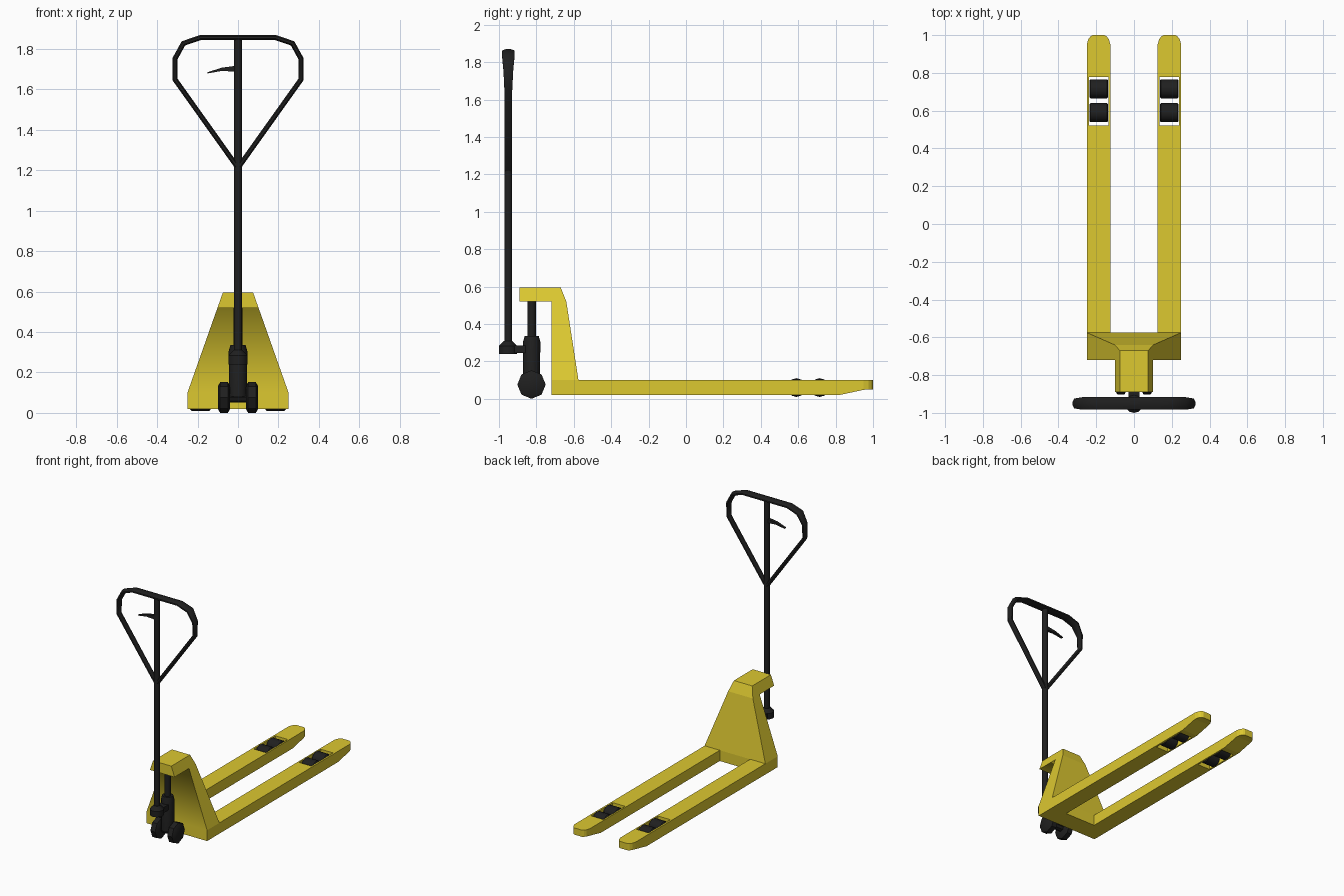
import bpy, bmesh, math
from mathutils import Vector

if "Cube" in bpy.data.objects:
    bpy.data.objects.remove(bpy.data.objects["Cube"])


def material(name, rgb):
    m = bpy.data.materials.new(name)
    m.diffuse_color = (*rgb, 1)
    m.use_nodes = True
    m.node_tree.nodes["Principled BSDF"].inputs["Base Color"].default_value = m.diffuse_color
    return m


YELLOW = material("yellow_paint", (0.72, 0.58, 0.03))
BLACK = material("black_rubber", (0.014, 0.014, 0.014))


def finish(name, bm, mat, smooth=None, mirror=False):
    bmesh.ops.recalc_face_normals(bm, faces=bm.faces)
    me = bpy.data.meshes.new(name)
    bm.to_mesh(me)
    bm.free()
    me.materials.append(mat)
    ob = bpy.data.objects.new(name, me)
    bpy.context.collection.objects.link(ob)
    bpy.ops.object.select_all(action='DESELECT')
    ob.select_set(True)
    bpy.context.view_layer.objects.active = ob
    if smooth:
        bpy.ops.object.shade_smooth_by_angle(angle=math.radians(smooth))
    if mirror:
        ob.modifiers.new("mirror", 'MIRROR').use_axis[0] = True
    return ob


def loft(rings, closed=False):
    """Skin a list of equal point rings."""
    bm = bmesh.new()
    vs = [[bm.verts.new(p) for p in r] for r in rings]
    n = len(rings[0])
    for i in range(len(vs) if closed else len(vs) - 1):
        a, b = vs[i], vs[(i + 1) % len(vs)]
        for k in range(n):
            bm.faces.new((a[k], a[(k + 1) % n], b[(k + 1) % n], b[k]))
    if not closed:
        bm.faces.new(vs[0])
        bm.faces.new(vs[-1])
    return bm


def lathe(name, axis, center, profile, sides, mat=BLACK, mirror=False, smooth=40):
    """Turn (position along axis, radius) pairs about the x or z axis."""
    c, rings = Vector(center), []
    for t, r in profile:
        ring = []
        for k in range(sides):
            a = 2 * math.pi * k / sides
            u, v = r * math.cos(a), r * math.sin(a)
            ring.append(c + Vector((t, u, v) if axis == 'x' else (u, v, t)))
        rings.append(ring)
    return finish(name, loft(rings), mat, smooth, mirror)


def box(name, x0, x1, y0, y1, z0, z1, mat):
    rings = [[(x0, y, z0), (x1, y, z0), (x1, y, z1), (x0, y, z1)] for y in (y0, y1)]
    return finish(name, loft(rings), mat)


# Frame: side profile whose half width narrows with height
profile = [(-.575, .02), (-.575, .10), (-.64, .52), (-.67, .595), (-.89, .595),
           (-.89, .52), (-.72, .52), (-.72, .10), (-.72, .02)]
bm = bmesh.new()
sides = []
for s in (-1, 1):
    sides.append([bm.verts.new((s * (.25 - .175 * max(0, z - .1) / .495), y, z))
                  for y, z in profile])
for vs in sides:
    for idx in ((0, 1, 7, 8), (1, 2, 6, 7), (2, 3, 4, 5, 6)):
        bm.faces.new([vs[i] for i in idx])
L, R = sides
for i in range(9):
    j = (i + 1) % 9
    f = bm.faces.new((L[i], L[j], R[j], R[i]))
    f.smooth = i in (5, 6, 7)      # soft inner corner under the overhang
finish("frame", bm, YELLOW)

# Forks: rectangular stations with a rounded, tapered tip and a roller slot
stations = [(-.575, .0625, .02), (.82, .0625, .02), (.95, .0625, .048),
            (.977, .055, .05), (.993, .043, .05), (1.0, .03, .05)]
rings = [[(.1875 - w, y, z), (.1875 + w, y, z), (.1875 + w, y, .10), (.1875 - w, y, .10)]
         for y, w, z in stations]
fork = finish("forks", loft(rings), YELLOW)
cutter = box("slot_cutter", .136, .237, .522, .778, -.1, .3, YELLOW)
cutter.hide_render = True
cut = fork.modifiers.new("slot", 'BOOLEAN')
cut.operation, cut.solver, cut.object = 'DIFFERENCE', 'EXACT', cutter
bpy.context.view_layer.objects.active = fork
bpy.ops.object.modifier_apply(modifier="slot")
bpy.data.objects.remove(cutter)
fork.modifiers.new("mirror", 'MIRROR')

# Load rollers in the fork slots
for i, y in enumerate((.59, .715)):
    lathe(f"load_rollers_{i + 1}", 'x', (.1865, y, .06),
          [(-.05, .044), (-.044, .05), (.044, .05), (.05, .044)], 12, mirror=True)

# Steering wheels and axle
lathe("steering_wheels", 'x', (.07, -.826, .076),
      [(-.03, .058), (-.02, .076), (.018, .076), (.03, .056)], 8, mirror=True)
lathe("steering_axle", 'x', (0, -.826, .076), [(-.06, .025), (.06, .025)], 8)

# Hydraulic pump and piston rod
lathe("pump_body", 'z', (0, -.825, 0),
      [(.08, .045), (.305, .046), (.335, .038)], 12)
lathe("piston_rod", 'z', (0, -.825, 0), [(.32, .022), (.53, .022)], 12)

# Handle pivot and the arm joining it to the pump
lathe("handle_pivot", 'z', (0, -.952, 0),
      [(.24, .048), (.283, .048), (.31, .022)], 12)
box("pivot_arm", -.03, .03, -.95, -.83, .245, .285, BLACK)

# Handle pole
lathe("handle_pole", 'z', (0, -.95, 0), [(.26, .021), (1.85, .021)], 12)

# Grip loop: tube with oval section, deeper along the top
half = [(.312, 1.65, .021), (.312, 1.752, .026), (.27, 1.828, .033), (.186, 1.857, .033)]
path = [(0, 1.212, .019)] + half + [(-x, z, d) for x, z, d in reversed(half)]
rings = []
for i, (x, z, d) in enumerate(path):
    p = Vector((x, 0, z))
    a, b = path[i - 1], path[(i + 1) % len(path)]
    t0 = (p - Vector((a[0], 0, a[1]))).normalized()
    t1 = (Vector((b[0], 0, b[1])) - p).normalized()
    t = (t0 + t1).normalized()
    n = Vector((t.z, 0, -t.x))
    h = .0125 / max(.4, t.dot(t1))          # mitred thickness
    ring = []
    for k in range(8):
        ang = math.pi * (k + .5) / 4
        c, s = math.cos(ang) * 1.08, math.sin(ang) * 1.08
        ring.append(p + n * h * c + Vector((0, -.95 + d * s, 0)))
    rings.append(ring)
finish("grip_loop", loft(rings, closed=True), BLACK, 50)

# Release lever
lever = [(-.01, 1.688, 1.717, .012), (-.08, 1.692, 1.708, .011), (-.152, 1.679, 1.685, .008)]
rings = [[(x, -.95 - w, a), (x, -.95 + w, a), (x, -.95 + w, b), (x, -.95 - w, b)]
         for x, a, b, w in lever]
finish("release_lever", loft(rings), BLACK)
